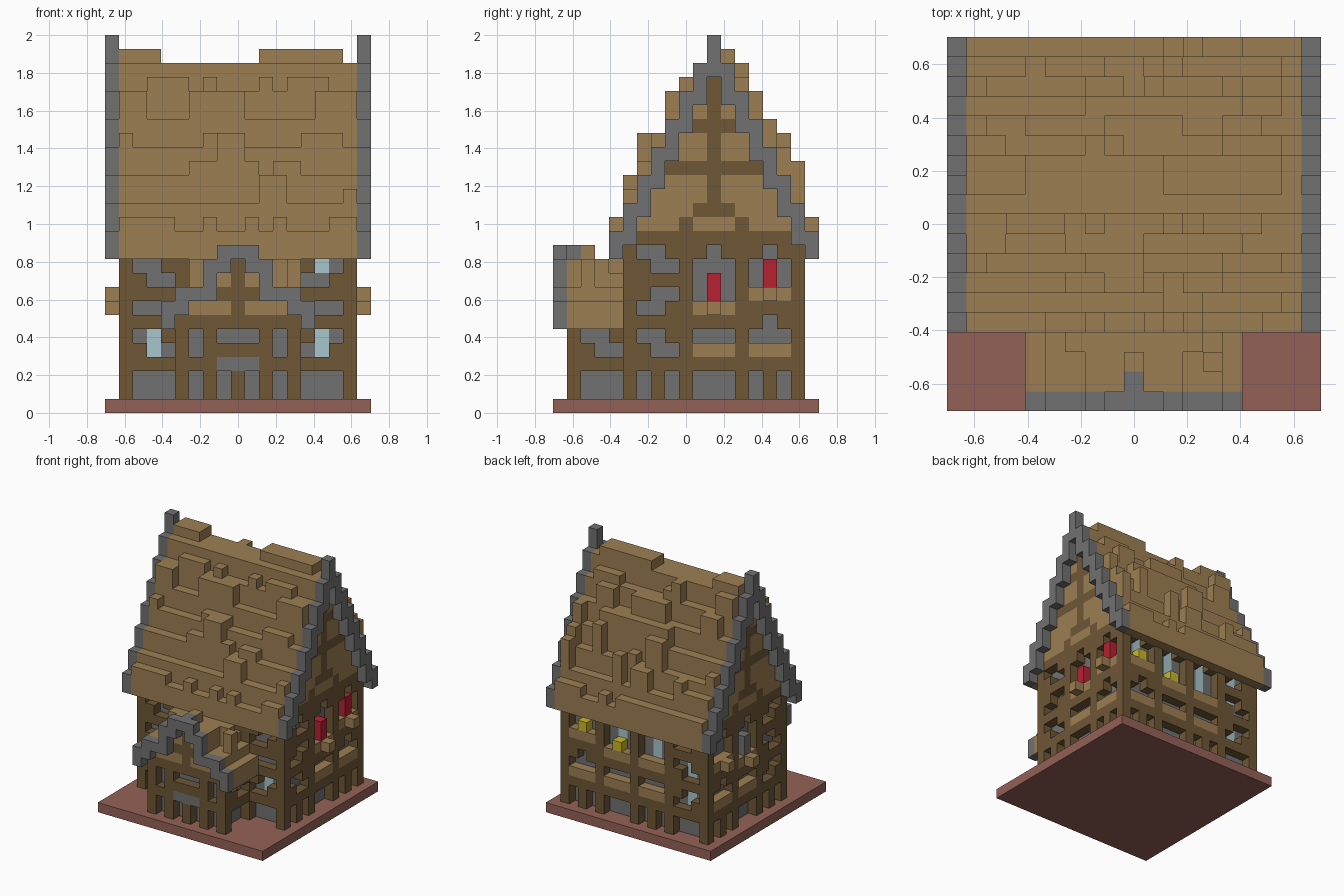
import bpy, bmesh, random
from mathutils import Vector

if "Cube" in bpy.data.objects:
    bpy.data.objects.remove(bpy.data.objects["Cube"])
random.seed(11)
U = 2 / 27          # block size
N = 19              # blocks along each side of the base
RIDGE = 11          # row of the main ridge

COLOURS = {"timber": (110, 87, 54), "thatch": (157, 127, 83), "stone": (113, 113, 113),
           "brick": (148, 97, 87), "red": (184, 33, 49), "glass": (167, 198, 205),
           "yellow": (202, 183, 42)}


def linear(c):
    c /= 255
    return c / 12.92 if c < 0.04 else ((c + 0.055) / 1.055) ** 2.4


mats = {}
for name, rgb in COLOURS.items():
    m = bpy.data.materials.new(name)
    m.use_nodes = True
    col = tuple(linear(c) for c in rgb) + (1,)
    m.diffuse_color = col
    m.node_tree.nodes["Principled BSDF"].inputs["Base Color"].default_value = col
    mats[name] = m

grid = {}           # block position -> (part, colour)


def fill(part, colour, xs, ys, zs):
    for x in xs:
        for y in ys:
            for z in zs:
                grid[x, y, z] = (part, colour)


def span(a, b):
    return range(a, b + 1)


# Walls as planes: (along, height, depth) -> block position
def front(u, k, d=0): return (u, 5 + d, k)
def front_mirrored(u, k, d=0): return (18 - u, 5 + d, k)
def back(u, k, d=0): return (u, 17 - d, k)
def right(u, k, d=0): return (17 - d, u, k)
def left(u, k, d=0): return (1 + d, u, k)
def porch_front(u, k, d=0): return (u, 1 + d, k)
def porch_right(u, k, d=0): return (13 - d, u, k)
def porch_left(u, k, d=0): return (5 + d, u, k)


def cut(wall, us, ks):
    for u in us:
        for k in ks:
            grid.pop(wall(u, k), None)


def paint(wall, part, colour, us, ks, d=0):
    for u in us:
        for k in ks:
            grid[wall(u, k, d)] = (part, colour)


def slant(wall, u, k, rising):
    """Two-row opening split by a diagonal brace."""
    low, high = (0, 1) if rising else (1, 0)
    cut(wall, span(u + low, u + low + 1), [k])
    cut(wall, span(u + high, u + high + 1), [k + 1])


def braced_bay(wall, u):
    slant(wall, u, 4, False)
    slant(wall, u, 7, True)
    slant(wall, u, 10, False)


def window_bay(wall, u, low):
    three = span(u, u + 2)
    cut(wall, three, span(low, 10))
    cut(wall, [u + 1], [11])
    paint(wall, "window_sills", "thatch", three, [low - 1])
    cut(wall, three, [5])
    if low == 9:
        cut(wall, [u + 1], [6])
    paint(wall, "wall_panels", "thatch", three, [4])


# Base and solid bodies, timber outside and stone inside
fill("base", "brick", range(N), range(N), [0])
fill("timber_frame", "timber", span(1, 17), span(5, 17), span(1, 11))
fill("stone_infill", "stone", span(2, 16), span(6, 16), span(1, 11))
fill("porch_frame", "timber", span(5, 13), span(1, 4), span(1, 7))
fill("porch_infill", "stone", span(6, 12), span(2, 4), span(1, 7))

# Side walls, with a bracket in the middle of each sill
for wall in (left, right):
    cut(wall, [6, 8, 10, 11, 12, 14, 16], [1, 2])
    braced_bay(wall, 6)
    for u, low in ((10, 8), (14, 9)):
        window_bay(wall, u, low)
        paint(wall, "sill_brackets", "thatch", [u + 1], [low - 1], -1)
paint(right, "shutters", "red", [11], [8, 9])
paint(right, "shutters", "red", [15], [9, 10])
paint(left, "side_shutter", "stone", [11], [8, 9])
paint(left, "window_glass", "glass", [7, 8], [10], 1)

# Back wall
cut(back, [2, 3, 4, 6, 8, 10, 11, 12, 14, 16], [1, 2])
braced_bay(back, 2)
for u, low in ((6, 8), (10, 8), (14, 9)):
    window_bay(back, u, low)
    paint(back, "window_glass", "glass", [u + 1], span(low, 11), 1)
paint(back, "window_glass", "glass", [3], [4, 5, 7, 8, 10, 11], 1)
paint(back, "lamps", "yellow", [11], [8])
paint(back, "lamps", "yellow", [15], [9])

# Front wall, the same bay on both sides of the porch
for wall in (front, front_mirrored):
    cut(wall, span(2, 4), [1, 2, 7])
    slant(wall, 2, 4, False)
    slant(wall, 2, 9, False)
    paint(wall, "window_glass", "glass", [3], [4, 5], 1)
paint(front_mirrored, "window_glass", "glass", [3], [10], 1)

# Porch walls, door and little gable
for wall in (porch_left, porch_right):
    cut(wall, span(2, 4), [1, 2])
    slant(wall, 2, 4, False)
cut(porch_front, [6, 8, 10, 12], [1, 2])
cut(porch_front, [6, 12], [4, 5])
cut(porch_front, span(8, 10), [5])
paint(porch_front, "door_arch", "stone", span(8, 10), [3])
for u in range(7, 12):
    paint(porch_front, "porch_frame", "timber", [u], span(8, 10 - abs(u - 9)))
for u in (6, 7, 8, 10, 11, 12):
    paint(porch_front, "porch_panels", "thatch", [u], [7])
paint(porch_front, "porch_panels", "thatch", [8, 10], [9])

# Porch roof and its stepped stone trim, by distance from the centre
PORCH = [(10, 11, 11), (10, 11, 10), (8, 10, 8), (8, 8, 8), (7, 8, 7), (6, 7, 6)]
for x in span(4, 14):
    d = abs(x - 9)
    low, trim_top, roof_low = PORCH[d]
    fill("porch_trim", "stone", [x], [0], span(11 if d == 0 else low, trim_top))
    if d:
        fill("porch_roof", "thatch", [x], [1], span(roof_low, min(trim_top, 10)))
    for y in span(2, 4):
        top = min(trim_top, 10) + (d == 3 and y == 4)
        fill("porch_roof", "thatch", [x], [y], span(8 if d < 4 else roof_low, top))
fill("porch_roof", "thatch", [6, 12], [3], [9, 10])
fill("porch_roof", "thatch", [13], [2], [9, 10])
fill("porch_roof", "thatch", [9], [2], [11])
fill("porch_trim", "stone", [9], [1], [11])

# Main gables, timber pattern over pale panels
for wall in (left, right):
    for u in span(5, 17):
        d = abs(u - RIDGE)
        for k in range(12, 24 - 2 * d):
            beam = d == 0 and k != 13 or k in (12, 17, 20)
            knot = (k == 14 and d < 2) or (k == 13 and d == 2)
            part = ("gable_timber", "timber") if beam or knot else ("gable_panels", "thatch")
            grid[wall(u, k)] = part

# Main roof with uneven thatch tufts, and stone edges at both ends
LIFT_LIMITS = [1, 2, 3, 1, 2, 1, 0, 0, 0, 2, 2, 2, 3, 4, 1]
for y, limit in zip(span(4, 18), LIFT_LIMITS):
    d = abs(y - RIDGE)
    low, top = max(11, 24 - 2 * d), 26 - 2 * d
    fill("gable_edges", "stone", [0, 18], [y], span(low, top))
    x = 1
    while x < 18:
        end = min(17, x + random.choice((0, 0, 0, 1, 1, 2)))
        lift = min(limit, random.choice((0, 0, 0, 0, 1, 2, 2, 3, 4)))
        fill("main_roof", "thatch", span(x, end), [y], span(low, min(24, top + lift)))
        x = end + 1
fill("main_roof", "thatch", span(1, 3), [11, 12], [25])
fill("main_roof", "thatch", span(11, 16), [11, 12], [25])

# Turn every part into one mesh of its exposed block faces
AXES = [Vector(a) for a in ((1, 0, 0), (0, 1, 0), (0, 0, 1))]
meshes = {key: bmesh.new() for key in set(grid.values())}
for pos, key in grid.items():
    bm = meshes[key]
    centre = Vector((pos[0] - 9, pos[1] - 9, pos[2] + 0.5))
    for i in range(3):
        a, b = AXES[(i + 1) % 3] / 2, AXES[(i + 2) % 3] / 2
        for s in (1, -1):
            n = AXES[i] * s
            if tuple(int(p + q) for p, q in zip(pos, n)) in grid:
                continue
            c = centre + n / 2
            loop = [c - a - b, c + a - b, c + a + b, c - a + b][::s]
            bm.faces.new([bm.verts.new(v * U) for v in loop])
for (part, colour), bm in meshes.items():
    if bm.faces:
        bmesh.ops.remove_doubles(bm, verts=bm.verts, dist=0.001)
        mesh = bpy.data.meshes.new(part)
        bm.to_mesh(mesh)
        mesh.materials.append(mats[colour])
        bpy.context.collection.objects.link(bpy.data.objects.new(part, mesh))
    bm.free()
